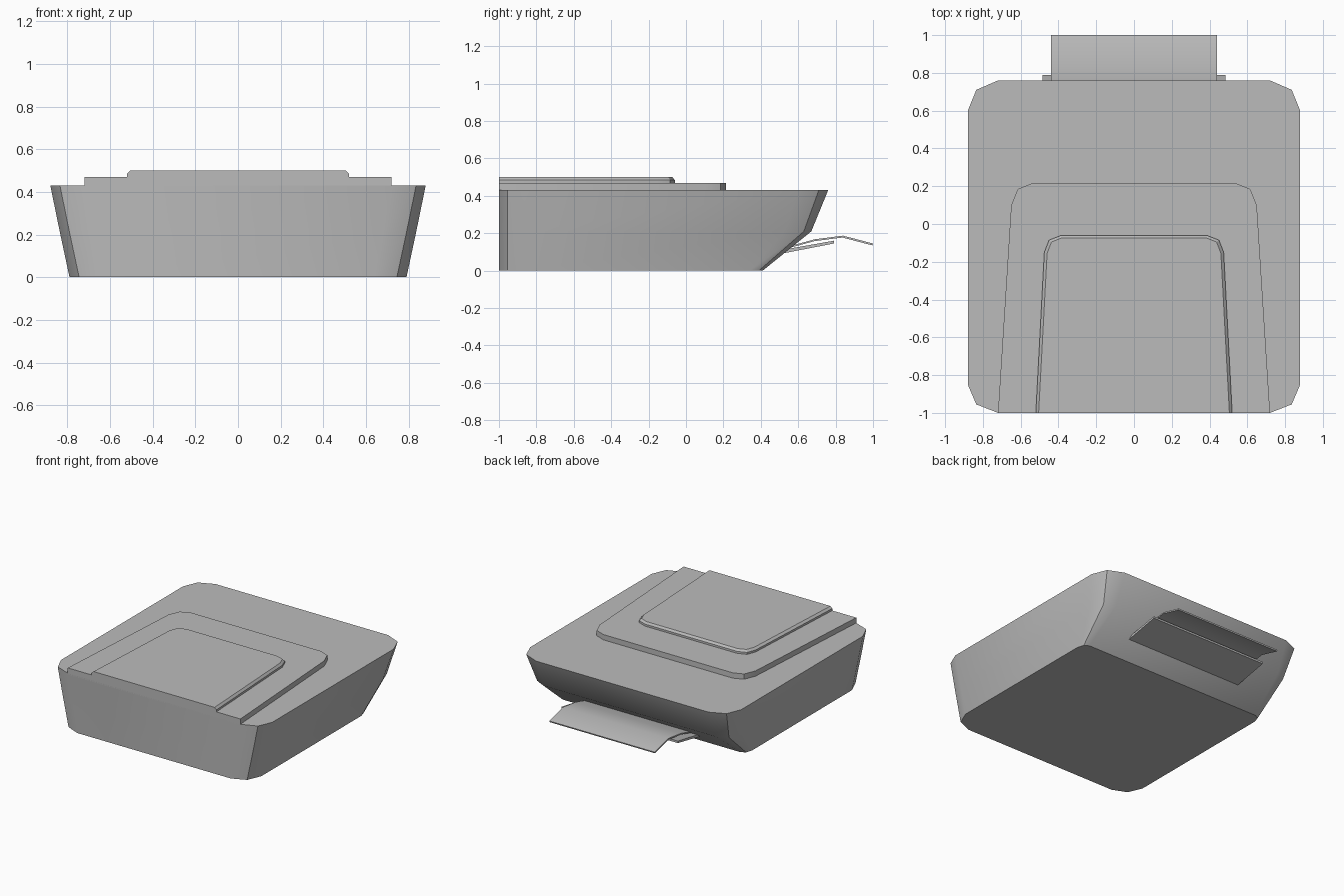
import bpy
import math

cube = bpy.data.objects.get("Cube")
if cube:
    bpy.data.objects.remove(cube, do_unlink=True)

grey = bpy.data.materials.new("plain grey")
grey.use_nodes = True
COLOUR = (0.5, 0.5, 0.5, 1)
grey.diffuse_color = COLOUR
grey.node_tree.nodes["Principled BSDF"].inputs["Base Color"].default_value = COLOUR


def mirrored(half):
    """Close a right-hand outline (front to back) with its mirror image."""
    return half + [(-x, y) for x, y in reversed(half)]


def loft(name, rings):
    """Skin matching rings of 3D points and cap both ends."""
    n = len(rings[0])
    verts = [p for ring in rings for p in ring]
    faces = [list(reversed(range(n))), [len(verts) - n + i for i in range(n)]]
    for k in range(len(rings) - 1):
        for i in range(n):
            j = (i + 1) % n
            faces.append([k * n + i, k * n + j, (k + 1) * n + j, (k + 1) * n + i])
    mesh = bpy.data.meshes.new(name)
    mesh.from_pydata(verts, [], faces)
    mesh.materials.append(grey)
    obj = bpy.data.objects.new(name, mesh)
    bpy.context.collection.objects.link(obj)
    bpy.ops.object.select_all(action='DESELECT')
    obj.select_set(True)
    bpy.context.view_layer.objects.active = obj
    bpy.ops.object.shade_smooth_by_angle(angle=math.radians(30))
    return obj


def layers(name, *levels):
    """Stack mirrored outlines given as (height, half outline)."""
    return loft(name, [[(x, y, z) for x, y in mirrored(half)] for z, half in levels])


def sheet(name, half_width, profile):
    """Extrude a side profile of (y, z) points across the width."""
    return loft(name, [[(x, y, z) for y, z in profile] for x in (-half_width, half_width)])


# Tapered body with chamfered corners and a kicked-in rear
layers("body",
       (0, [(0.64, -1), (0.745, -0.955), (0.79, -0.85),
            (0.79, 0.34), (0.775, 0.39), (0.74, 0.41)]),
       (0.21, [(0.68, -1), (0.79, -0.955), (0.835, -0.85),
               (0.835, 0.53), (0.8, 0.63), (0.72, 0.67)]),
       (0.43, [(0.72, -1), (0.835, -0.955), (0.88, -0.85),
               (0.88, 0.6), (0.835, 0.71), (0.72, 0.76)]))

# Stepped plates on the deck
lower = [(0.72, -1), (0.65, 0.1), (0.615, 0.185), (0.54, 0.215)]
layers("lower_step", (0.42, lower), (0.47, lower))

upper = [(0.52, -1), (0.475, -0.15), (0.45, -0.085), (0.385, -0.06)]
inset = [(0.505, -1), (0.46, -0.155), (0.437, -0.095), (0.38, -0.073)]
layers("upper_step", (0.46, upper), (0.485, upper), (0.5, inset))

# Rear support plate and the bent flap resting over it
sheet("rear_support", 0.485,
      [(0.48, 0.085), (0.79, 0.145), (0.79, 0.16), (0.48, 0.105)])

flap_top = [(0.55, 0.13), (0.69, 0.168), (0.84, 0.187), (1, 0.145)]
flap_base = [(y - 0.003, z - 0.01) for y, z in reversed(flap_top)]
sheet("rear_flap", 0.44, flap_base + flap_top)
